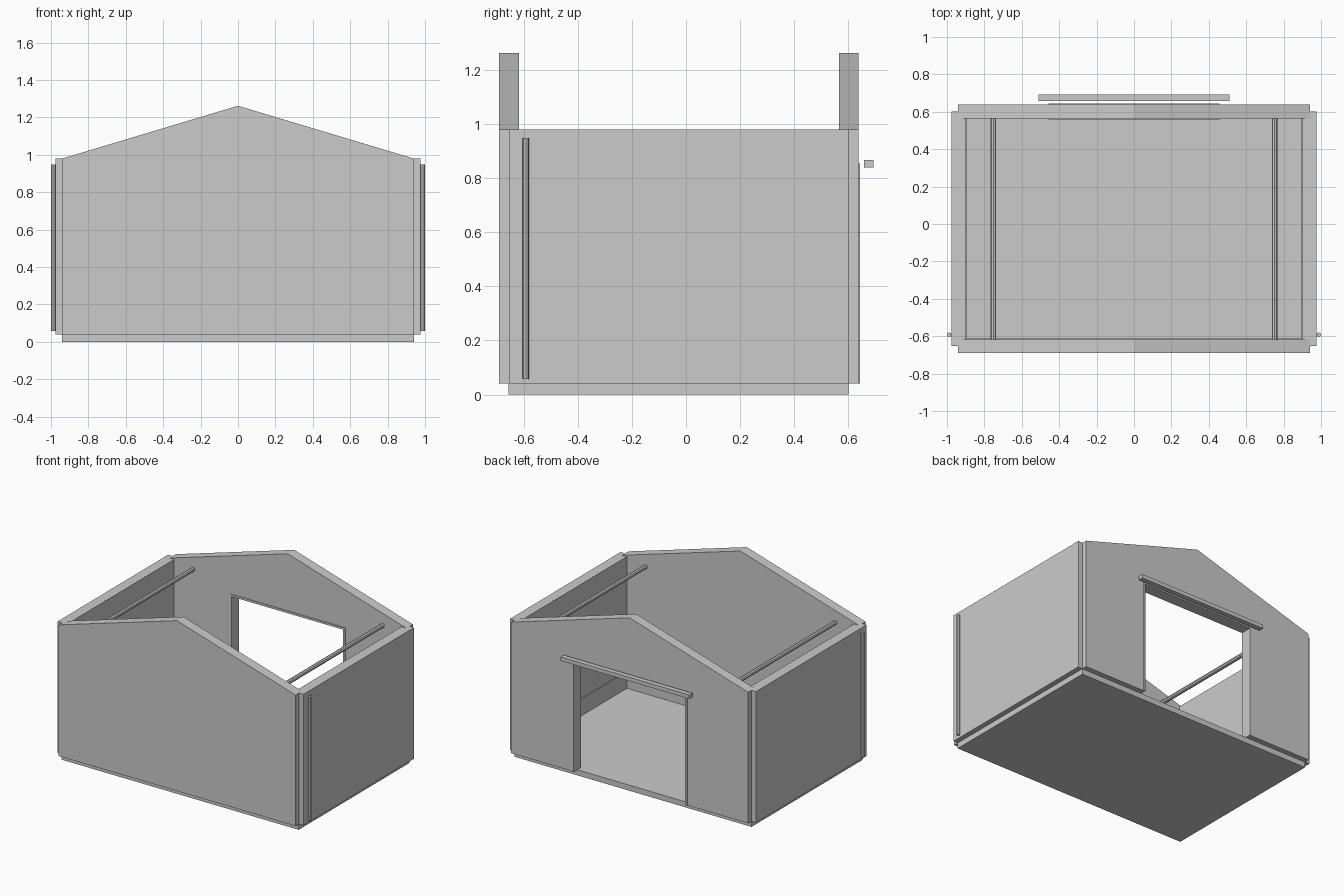
import bpy, bmesh
from mathutils import Matrix
from math import pi

if "Cube" in bpy.data.objects:
    bpy.data.objects.remove(bpy.data.objects["Cube"])


def finish(name, bm):
    bmesh.ops.recalc_face_normals(bm, faces=bm.faces)
    me = bpy.data.meshes.new(name)
    bm.to_mesh(me)
    bm.free()
    ob = bpy.data.objects.new(name, me)
    bpy.context.collection.objects.link(ob)
    return ob


def box(name, x, y, z):
    """Box from (min, max) pairs."""
    bm = bmesh.new()
    bmesh.ops.create_cube(bm, size=1)
    for v in bm.verts:
        v.co = [r[0] if c < 0 else r[1] for c, r in zip(v.co, (x, y, z))]
    return finish(name, bm)


def rod(name, centre, radius, length, along_y=False):
    """Eight-sided rod along z or y."""
    bm = bmesh.new()
    rot = Matrix.Rotation(pi / 2, 4, 'X') if along_y else Matrix()
    bmesh.ops.create_cone(bm, cap_ends=True, segments=8, radius1=radius, radius2=radius,
                          depth=length, matrix=Matrix.Translation(centre) @ rot)
    return finish(name, bm)


def gable(name, y0, y1):
    """Triangular prism on top of an end wall."""
    bm = bmesh.new()
    face = bm.faces.new([bm.verts.new((x, y0, z)) for x, z in
                         ((-0.94, 0.98), (0.94, 0.98), (0, 1.262))])
    ext = bmesh.ops.extrude_face_region(bm, geom=[face])['geom']
    bmesh.ops.translate(bm, vec=(0, y1 - y0, 0),
                        verts=[g for g in ext if isinstance(g, bmesh.types.BMVert)])
    return finish(name, bm)


def span(side, a, b):
    return tuple(sorted((side * a, side * b)))


WALL = (0.04, 0.98)

# Floor and closed front wall
box("floor_slab", (-0.94, 0.94), (-0.655, 0.60), (0, 0.04))
box("front_wall", (-0.94, 0.94), (-0.69, -0.617), WALL)
gable("front_gable", -0.69, -0.617)

# Back wall: lintel over the doorway and gable
box("door_lintel", (-0.457, 0.457), (0.565, 0.638), (0.853, 0.98))
gable("back_gable", 0.565, 0.638)
box("door_frame_head", (-0.442, 0.442), (0.56, 0.643), (0.838, 0.853))
box("door_track", (-0.51, 0.51), (0.657, 0.692), (0.838, 0.866))
box("front_skirting", (-0.90, 0.90), (-0.617, -0.611), (0.04, 0.16))

# Parts mirrored left and right
for side, tag in ((-1, "left"), (1, "right")):
    box("side_wall_" + tag, span(side, 0.902, 0.976), (-0.652, 0.602), WALL)
    box("side_skirting_" + tag, span(side, 0.896, 0.902), (-0.617, 0.565), (0.04, 0.16))
    box("back_wall_" + tag, span(side, 0.457, 0.94), (0.565, 0.638), WALL)
    box("door_jamb_" + tag, span(side, 0.442, 0.457), (0.56, 0.643), (0.04, 0.853))
    rod("tie_bar_" + tag, (side * 0.752, -0.026, 0.95), 0.015, 1.182, True)
    rod("downpipe_" + tag, (side * 0.988, -0.592, 0.502), 0.012, 0.89)
